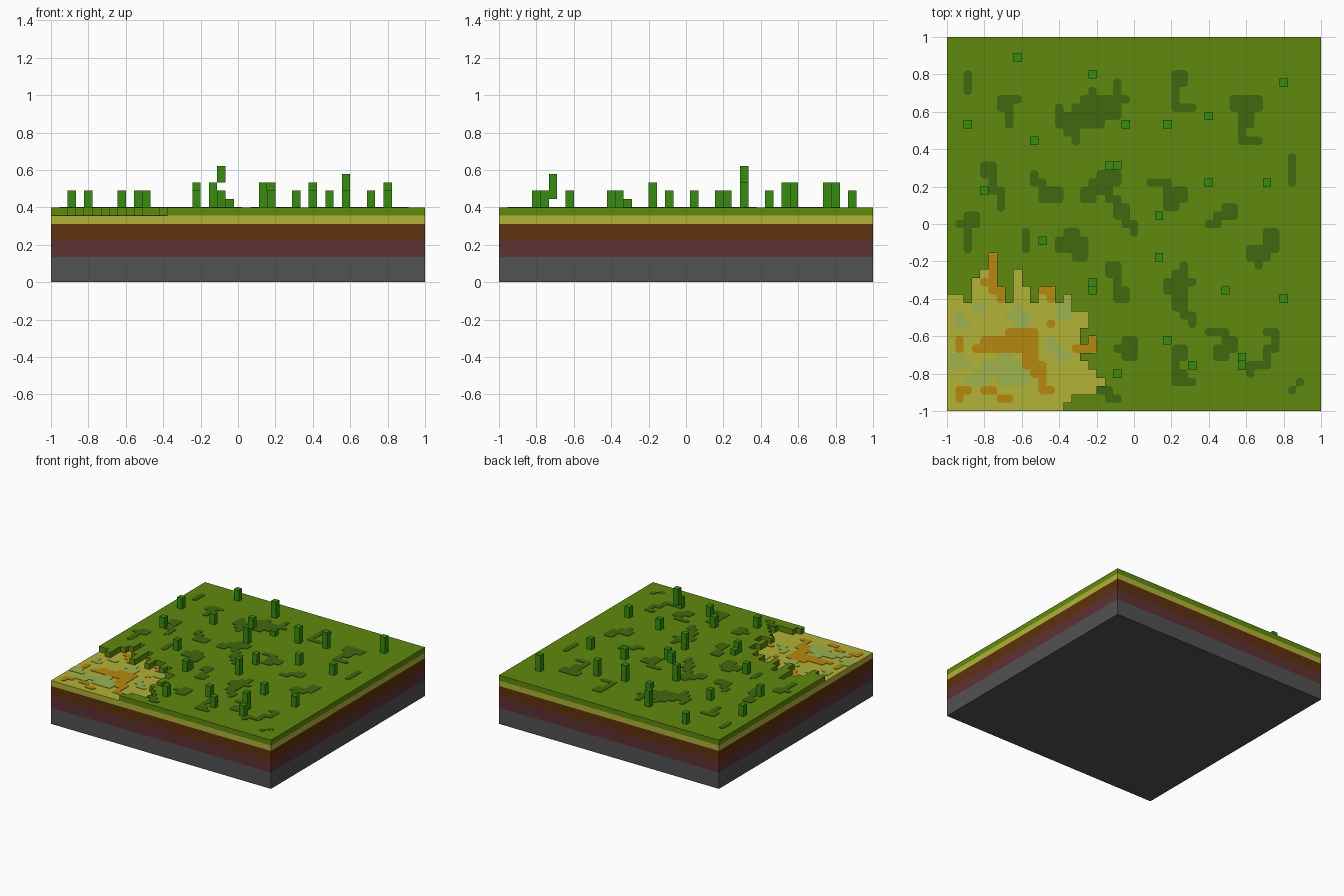
import bpy
import bmesh

if "Cube" in bpy.data.objects:
    bpy.data.objects.remove(bpy.data.objects["Cube"])

N = 45                # cells along each side
C = 2 / N             # cell size
SAND_Z, GRASS_Z = 8 * C, 9 * C


def material(name, r, g, b):
    rgb = [(v / 255 / 12.92 if v < 11 else ((v / 255 + 0.055) / 1.055) ** 2.4) for v in (r, g, b)]
    m = bpy.data.materials.new(name)
    m.use_nodes = True
    m.diffuse_color = (*rgb, 1)
    m.node_tree.nodes["Principled BSDF"].inputs["Base Color"].default_value = (*rgb, 1)
    return m


GRASS = material("grass green", 95, 137, 14)
MOSS = material("dark moss green", 64, 105, 14)
STEM = material("stem green", 56, 140, 16)
SAND = material("sand yellow", 178, 178, 56)
OCHRE = material("ochre", 182, 136, 14)
PALE = material("pale green", 157, 178, 78)
SOIL = material("soil brown", 94, 50, 14)
CLAY = material("clay red", 94, 50, 52)
STONE = material("stone grey", 82, 82, 82)


def finish(bm, name, mat):
    bmesh.ops.recalc_face_normals(bm, faces=bm.faces[:])
    mesh = bpy.data.meshes.new(name)
    bm.to_mesh(mesh)
    bm.free()
    mesh.materials.append(mat)
    bpy.context.collection.objects.link(bpy.data.objects.new(name, mesh))


def box(name, mat, x0, y0, x1, y1, z0, z1):
    """Box given in whole cells."""
    bm = bmesh.new()
    bmesh.ops.create_cube(bm, size=1)
    for v in bm.verts:
        v.co.x = (x1 if v.co.x > 0 else x0) * C - 1
        v.co.y = (y1 if v.co.y > 0 else y0) * C - 1
        v.co.z = (z1 if v.co.z > 0 else z0) * C
    finish(bm, name, mat)


def slab(name, mat, cells, z, height, rounded=False):
    """Flat slab covering a set of cells, with optional rounded corners."""
    bm = bmesh.new()
    corners = {}
    for i, j in sorted(cells):
        quad = []
        for key in ((i, j), (i + 1, j), (i + 1, j + 1), (i, j + 1)):
            if key not in corners:
                corners[key] = bm.verts.new((key[0] * C - 1, key[1] * C - 1, z))
            quad.append(corners[key])
        bm.faces.new(quad)
    if rounded:
        tips = [v for v in bm.verts if len(v.link_faces) == 1]
        bmesh.ops.bevel(bm, geom=tips, offset=C * 0.42, segments=3, profile=0.5,
                        affect='VERTICES', clamp_overlap=True)
    top = bmesh.ops.extrude_face_region(bm, geom=bm.faces[:])["geom"]
    for v in top:
        if isinstance(v, bmesh.types.BMVert):
            v.co.z += height
    finish(bm, name, mat)


def stamp(col, row, pattern):
    """Cells of a small blob drawn from its top left cell downwards."""
    return {(col + a, row - b) for b, line in enumerate(pattern.split("/"))
            for a, ch in enumerate(line) if ch == "#"}


def patches(name, mat, z, blobs):
    for n, blob in enumerate(blobs):
        slab(f"{name}_{n + 1}", mat, stamp(*blob), z, 0.003, True)


# Ground strata
for name, mat, z0, z1 in (("stone_layer", STONE, 0, 3), ("clay_layer", CLAY, 3, 5),
                          ("soil_layer", SOIL, 5, 7), ("sand_layer", SAND, 7, 8)):
    box(name, mat, 0, 0, N, N, z0, z1)

# Grass layer with the sandy hollow left open in one corner
col_top = [14, 14, 13, 16, 17, 19, 15, 13, 17, 15, 13, 15, 15, 13, 14, 12, 12, 12, 12]
row_end = [14, 15, 18, 19, 18, 17, 16, 18, 18, 16, 17, 17] + [15] * 7
hollow = {(i, j) for i, t in enumerate(col_top) for j in range(t) if i < row_end[j]}
hollow.discard((16, 8))
slab("grass_layer", GRASS, {(i, j) for i in range(N) for j in range(N)} - hollow,
     SAND_Z, C)

# Moss patches on the grass
patches("moss_patch", MOSS, GRASS_Z, [
    (2, 40, "#/#/#"),
    (6, 37, "###/##./.#./.#."),
    (13, 39, ".......#./....#..#./...######/#.######./########./######.../.##....../..#......"),
    (27, 40, "##./##./#../#../###"),
    (34, 37, "####/####/.##./.##./.#../.###"),
    (41, 30, "#/#/#/#"),
    (4, 29, "##./##./.#./.##/..#/..#"),
    (10, 28, "#.../##../.###/.###"),
    (16, 28, "..###../.####../####.../##.##../....##./....##./.....##/......#"),
    (24, 27, "###../..###/..###/..##."),
    (31, 24, "..##/.###/##.."),
    (1, 23, ".##/###/.#./.#./.#."),
    (9, 21, "#/#/#"),
    (13, 21, ".##./####/####/..##"),
    (36, 21, "..##/..##/####/###./.#.."),
    (19, 17, "##./##./.#./.##/.##"),
    (26, 17, "..#./.##./####/###./.##./.##./..##/...#"),
    (31, 9, "###./..##/.###/.##."),
    (36, 9, "..##/...#/..##/..#./###./#..."),
    (27, 7, "##./##./#../##./###"),
    (20, 8, ".##/###/.##"),
    (18, 2, "##./.##"),
    (41, 3, ".#/#."),
])

# Ochre and pale patches on the sand
patches("ochre_patch", OCHRE, SAND_Z, [
    (4, 18, ".#./.#./.#./##./.##/..#"),
    (1, 9, "......####../#..#######../#.########../........##../"
           "........###./.........##./..........#./..........##"),
    (1, 2, "##/#."),
    (4, 2, "##../..##"),
    (15, 8, "..#/###"),
    (11, 14, "##/.#"),
    (12, 10, "#"),
])
patches("pale_patch", PALE, SAND_Z, [
    (13, 13, ".#/##/##"),
    (3, 12, "##"),
    (7, 12, ".#./###/.##"),
    (1, 11, "#../##."),
    (0, 6, "##....##/###.######/...#######/..###.####"),
    (12, 8, "#../##./.##"),
])

# Upright stems, grouped by height in cells
stems = {
    1: [(21, 34), (17, 15)],
    2: [(8, 42), (2, 34), (10, 32), (4, 26), (31, 27), (38, 27), (25, 23), (11, 20),
        (17, 14), (33, 14), (40, 13), (26, 8), (29, 5), (20, 4), (35, 5)],
    3: [(17, 40), (40, 39), (26, 34), (31, 35), (19, 29), (25, 18)],
}
for height, spots in stems.items():
    for i, j in spots:
        box("stem", STEM, i, j, i + 1, j + 1, 9, 9 + height)

# Offset upper pieces of the two branching stems
box("upper_stem", STEM, 20, 29, 21, 30, 12, 14)
box("upper_stem", STEM, 35, 6, 36, 7, 10, 13)
